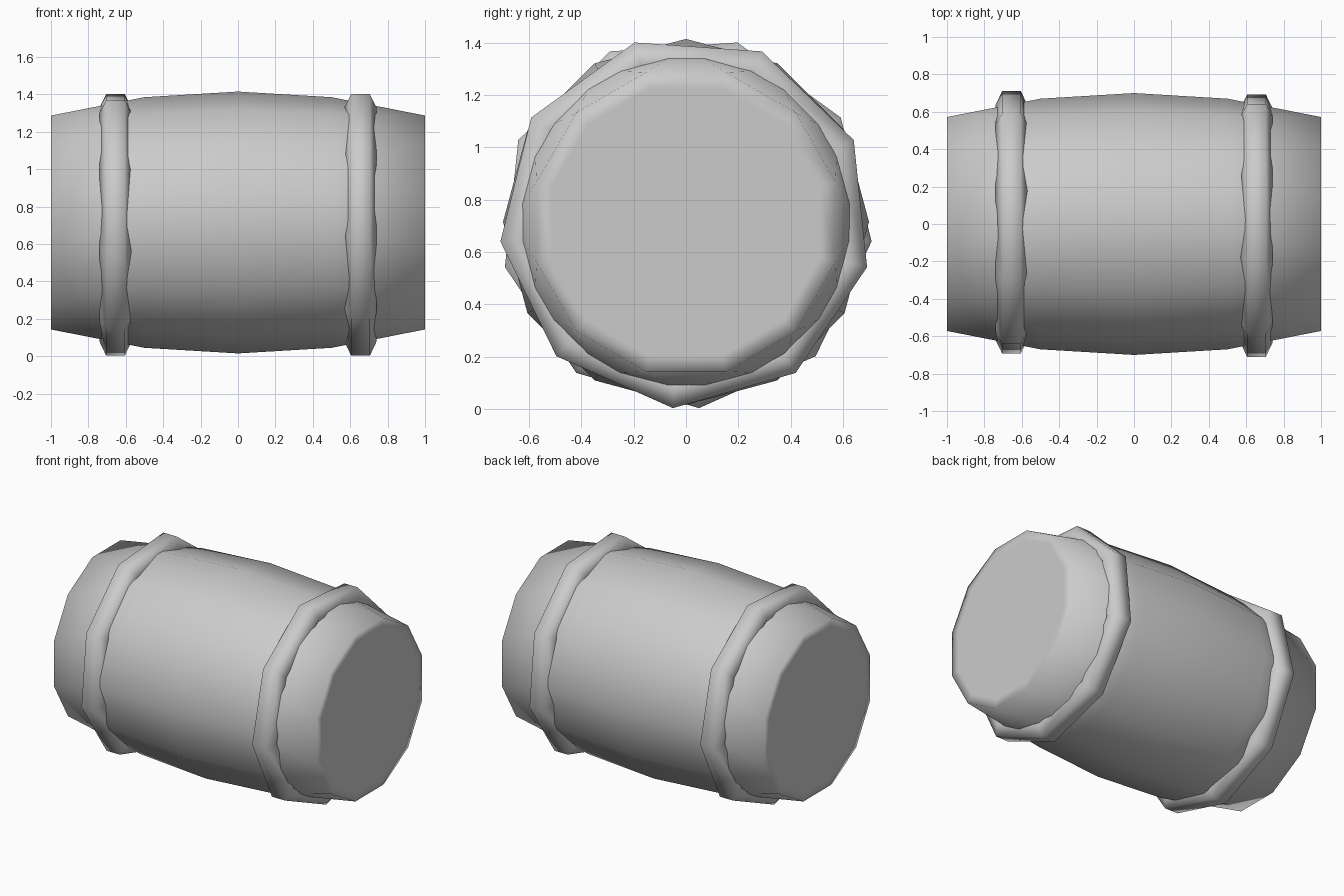
import bpy, bmesh
from math import radians, cos, sin

if "Cube" in bpy.data.objects:
    bpy.data.objects.remove(bpy.data.objects["Cube"])

CZ = 0.715  # height of the barrel axis, which runs along x


def ring(bm, x, r, sides, offset):
    """Polygon of vertices around the x axis, first vertex at offset degrees."""
    return [bm.verts.new((x,
                          r * cos(radians(offset) + i * radians(360 / sides)),
                          CZ + r * sin(radians(offset) + i * radians(360 / sides))))
            for i in range(sides)]


def quads(bm, a, b):
    n = len(a)
    for i in range(n):
        bm.faces.new((a[i], a[(i + 1) % n], b[(i + 1) % n], b[i]))


def finish(bm, name):
    bmesh.ops.recalc_face_normals(bm, faces=bm.faces)
    mesh = bpy.data.meshes.new(name)
    bm.to_mesh(mesh)
    bm.free()
    mesh.polygons.foreach_set("use_smooth", [True] * len(mesh.polygons))
    obj = bpy.data.objects.new(name, mesh)
    bpy.context.collection.objects.link(obj)
    return obj


# Barrel body: bulging staves, end rims turned by half a step
N = 12
bm = bmesh.new()
middle = ring(bm, 0, 0.70, N, 0)
for s in (-1, 1):
    shoulder = ring(bm, s * 0.5, 0.67, N, 0)
    rim = ring(bm, s, 0.592, N, 15)
    lid = ring(bm, s, 0.53, N, 15)
    quads(bm, middle, shoulder)
    for i in range(N):
        j = (i + 1) % N
        bm.faces.new((shoulder[i], shoulder[j], rim[i]))
        bm.faces.new((shoulder[j], rim[j], rim[i]))
    quads(bm, rim, lid)
    bm.faces.new(lid)
finish(bm, "barrel_body")

# Hoops: chunky nine-sided bands, turned differently at each end
PROFILE = [(-0.05, 0.714), (0.05, 0.714), (0.085, 0.64),
           (0.05, 0.58), (-0.05, 0.58), (-0.085, 0.64)]
for name, x, turn in (("hoop_right", 0.655, 186), ("hoop_left", -0.655, -6)):
    bm = bmesh.new()
    rings = [ring(bm, x + dx, r, 9, turn) for dx, r in PROFILE]
    for k in range(len(rings)):
        quads(bm, rings[k], rings[(k + 1) % len(rings)])
    finish(bm, name)
